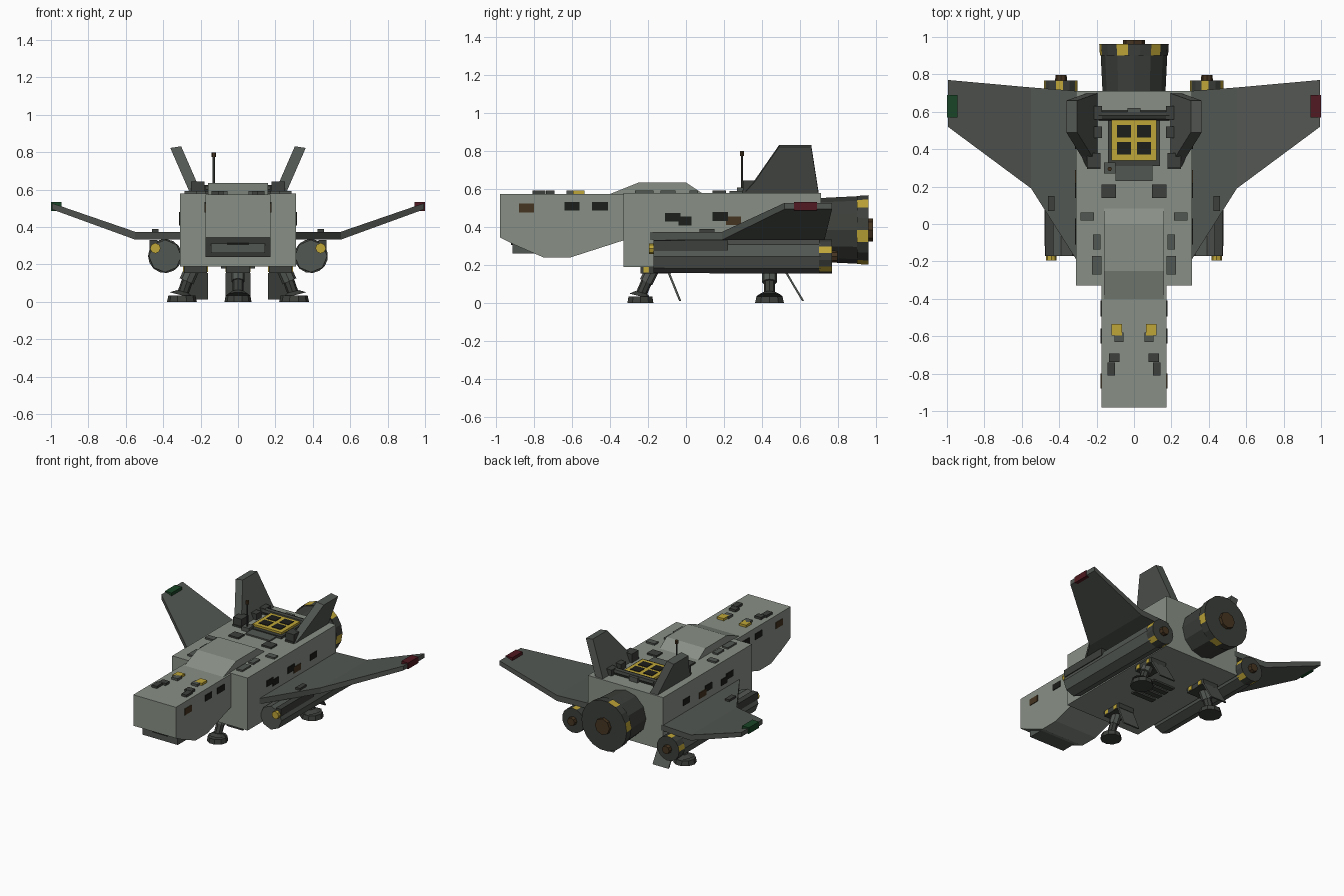
import bpy, bmesh, math
from mathutils import Vector

if "Cube" in bpy.data.objects:
    bpy.data.objects.remove(bpy.data.objects["Cube"])


def material(name, r, g, b):
    m = bpy.data.materials.new(name)
    m.diffuse_color = (r, g, b, 1)
    m.use_nodes = True
    m.node_tree.nodes["Principled BSDF"].inputs["Base Color"].default_value = m.diffuse_color
    return m


HULL = material("hull_grey", 0.25, 0.28, 0.24)
GREY = material("panel_grey", 0.085, 0.095, 0.085)
DARK = material("dark_metal", 0.045, 0.05, 0.043)
BLACK = material("black", 0.012, 0.013, 0.011)
YELLOW = material("yellow", 0.52, 0.38, 0.04)
BROWN = material("brown", 0.06, 0.035, 0.015)
RED = material("red_light", 0.08, 0.01, 0.015)
GREEN = material("green_light", 0.01, 0.06, 0.02)


def loft(name, rings, mat, stripe=None):
    """Skin a closed solid through equal-sized rings of points."""
    bm = bmesh.new()
    vs = [[bm.verts.new(p) for p in ring] for ring in rings]
    n = len(vs[0])
    for a, b in zip(vs, vs[1:]):
        for i in range(n):
            f = bm.faces.new((a[i], a[(i + 1) % n], b[(i + 1) % n], b[i]))
            if stripe and i % 3 == 0:
                f.material_index = 1
    bm.faces.new(vs[0])
    bm.faces.new(vs[-1])
    bmesh.ops.recalc_face_normals(bm, faces=bm.faces)
    me = bpy.data.meshes.new(name)
    bm.to_mesh(me)
    bm.free()
    me.materials.append(mat)
    if stripe:
        me.materials.append(stripe)
    ob = bpy.data.objects.new(name, me)
    bpy.context.collection.objects.link(ob)
    return ob


def box(name, x0, x1, y0, y1, z0, z1, mat):
    return loft(name, [[(x0, y0, z), (x1, y0, z), (x1, y1, z), (x0, y1, z)] for z in (z0, z1)], mat)


def prism(name, half, profile, mat):
    return loft(name, [[(x, y, z) for y, z in profile] for x in (-half, half)], mat)


def tube(name, p, q, r0, r1, mat, n=8, stripe=None):
    p, q = Vector(p), Vector(q)
    rot = (q - p).to_track_quat('Z', 'Y')
    rings = []
    for c, r in ((p, r0), (q, r1)):
        rings.append([c + rot @ Vector((r * math.cos(a), r * math.sin(a), 0))
                      for a in (2 * math.pi * i / n for i in range(n))])
    return loft(name, rings, mat, stripe)


# Fuselage, nose and dorsal hump
box("hull", -.31, .31, -.33, .71, .19, .58, HULL)
prism("nose", .175, [(-.98, .575), (-.98, .345), (-.91, .31), (-.75, .24), (-.61, .24),
                     (-.33, .33), (-.32, .575)], HULL)
prism("dorsal_hump", .16, [(-.40, .575), (-.25, .635), (0, .635), (.09, .575)], HULL)
box("chin_intake", -.145, .145, -.915, -.72, .262, .33, GREY)
box("chin_slot", -.06, .06, -.922, -.9, .305, .322, BLACK)

# Main engine
tube("main_engine", (0, .70, .385), (0, .905, .385), .168, .178, DARK, 12)
tube("main_engine_ring", (0, .90, .385), (0, .962, .385), .182, .186, DARK, 18, YELLOW)
tube("main_exhaust", (0, .95, .385), (0, .985, .385), .06, .06, BROWN, 8)

for s in (-1, 1):
    side = "right" if s > 0 else "left"

    def sbox(name, x0, x1, *rest):
        box(side + "_" + name, *sorted((s * x0, s * x1)), *rest)

    # Cranked wing with its tip light
    sections = [(.29, -.22, .71, .333, .375), (.55, .19, .73, .333, .375), (.995, .52, .77, .495, .528)]
    loft(side + "_wing", [[(s * x, a, z0), (s * x, b, z0), (s * x, b, z1), (s * x, a, z1)]
                          for x, a, b, z0, z1 in sections], GREY)
    sbox("wing_light", .945, 1.0, .57, .69, .487, .533, RED if s > 0 else GREEN)
    sbox("wing_box", .425, .46, .07, .15, .37, .39, DARK)

    # Underwing engine
    tube(side + "_engine", (s * .39, -.17, .245), (s * .39, .71, .245), .087, .09, GREY)
    tube(side + "_engine_ring", (s * .39, .70, .245), (s * .39, .768, .245), .091, .091, DARK, 15, YELLOW)
    tube(side + "_exhaust", (s * .39, .76, .245), (s * .39, .797, .245), .032, .03, BROWN)
    sbox("gun_rail", .43, .472, -.17, .22, .275, .33, DARK)
    tube(side + "_gun_tip", (s * .442, -.195, .287), (s * .442, -.16, .287), .028, .028, YELLOW)

    # Canted tail fin
    fin = [(.295, .575), (.36, .645), (.49, .832), (.66, .832), (.70, .575)]

    def fin_ring(x):
        return [(s * (x + .112 * (z - .575) / .257), y, z - (0 if x < .22 else .009)) for y, z in fin]
    loft(side + "_tail_fin", [fin_ring(.192), fin_ring(.25)], GREY)
    for x0, x1, y0, y1, h in ((.18, .25, .30, .38, .645), (.17, .235, .46, .52, .625),
                              (.17, .235, .56, .63, .625)):
        sbox("fin_base_box", x0, x1, y0, y1, .57, h, DARK)

    # Roof boxes: centre x, centre y, width, length, material
    for x, y, w, l, m in ((.135, .175, .08, .07, DARK), (.25, .04, .07, .045, GREY),
                          (.2, -.095, .04, .08, GREY), (.2, -.22, .05, .1, GREY),
                          (.215, .335, .07, .08, DARK), (.092, -.565, .056, .062, YELLOW),
                          (.08, -.605, .05, .05, GREY), (.105, -.715, .055, .045, DARK),
                          (.122, -.775, .042, .07, DARK)):
        sbox("roof_box", x - w / 2, x + w / 2, y - l / 2, y + l / 2, .57, .592, m)

    # Side panels: y range, z range, face x, material
    for y0, y1, z0, z1, x, m in ((-.88, -.80, .478, .525, .175, BROWN), (-.64, -.56, .488, .533, .175, BLACK),
                                 (-.495, -.41, .488, .533, .175, BLACK), (-.11, -.03, .43, .475, .31, BLACK),
                                 (-.04, .03, .408, .455, .31, BLACK), (.14, .22, .433, .48, .31, BLACK),
                                 (.21, .29, .41, .455, .31, BROWN), (.40, .48, .43, .475, .31, BLACK)):
        sbox("side_panel", x - .01, x + .005, y0, y1, z0, z1, m)

    # Rear landing leg
    tube(side + "_rear_foot", (s * .30, .44, 0), (s * .30, .44, .035), .08, .072, DARK, 10)
    tube(side + "_rear_ankle", (s * .30, .44, .035), (s * .295, .44, .055), .07, .035, DARK, 10)
    tube(side + "_rear_leg", (s * .295, .44, .045), (s * .265, .44, .13), .03, .03, DARK)
    tube(side + "_rear_strut", (s * .275, .44, .11), (s * .235, .44, .20), .04, .04, GREY)
    sbox("rear_gear_well", .165, .29, .36, .53, .155, .195, DARK)
    sbox("rear_well_stripe", .16, .295, .38, .41, .16, .195, YELLOW)
    sbox("rear_well_stripe", .16, .295, .48, .51, .16, .195, YELLOW)
    loft(side + "_rear_gear_door", [[(s * x, .525, .155), (s * x, .537, .155), (s * x, .622, .012),
                                    (s * x, .61, .012)] for x in (.16, .29)], GREY)

# Front landing leg
tube("front_foot", (0, -.24, 0), (0, -.24, .035), .072, .066, DARK, 10)
tube("front_ankle", (0, -.24, .035), (0, -.235, .055), .064, .035, DARK, 10)
tube("front_leg", (0, -.237, .045), (0, -.2, .13), .029, .029, DARK)
tube("front_strut", (0, -.21, .11), (0, -.165, .20), .036, .036, GREY)
box("front_gear_well", -.063, .063, -.24, -.08, .155, .195, DARK)
for y in (-.21, -.12):
    box("front_well_stripe", -.066, .066, y - .015, y + .015, .16, .195, YELLOW)
prism("front_gear_door", .066, [(-.095, .155), (-.083, .155), (-.025, .012), (-.037, .012)], GREY)

# Belly vents
for i in range(4):
    box("belly_vent", -.09, .09, .08 + i * .065, .12 + i * .065, .178, .195, DARK)

# Roof hatch with framed panes, bar and antenna
box("hatch_base", -.14, .14, .31, .56, .57, .597, DARK)
box("hatch_step", -.1, .1, .23, .34, .57, .59, GREY)
box("hatch_frame", -.12, .12, .34, .555, .59, .612, YELLOW)
for x in (-.053, .053):
    for y in (.405, .495):
        box("hatch_pane", x - .037, x + .037, y - .033, y + .033, .6, .616, BLACK)
tube("hatch_bar", (-.19, .58, .60), (.19, .58, .60), .026, .026, DARK)
box("hatch_bar_clamp", -.035, .035, .57, .62, .57, .615, GREY)
box("antenna_base", -.16, -.1, .27, .33, .57, .61, GREY)
tube("antenna", (-.13, .295, .6), (-.13, .295, .79), .007, .006, DARK, 6)
tube("antenna_tip", (-.13, .295, .775), (-.13, .295, .80), .012, .012, BROWN, 6)
